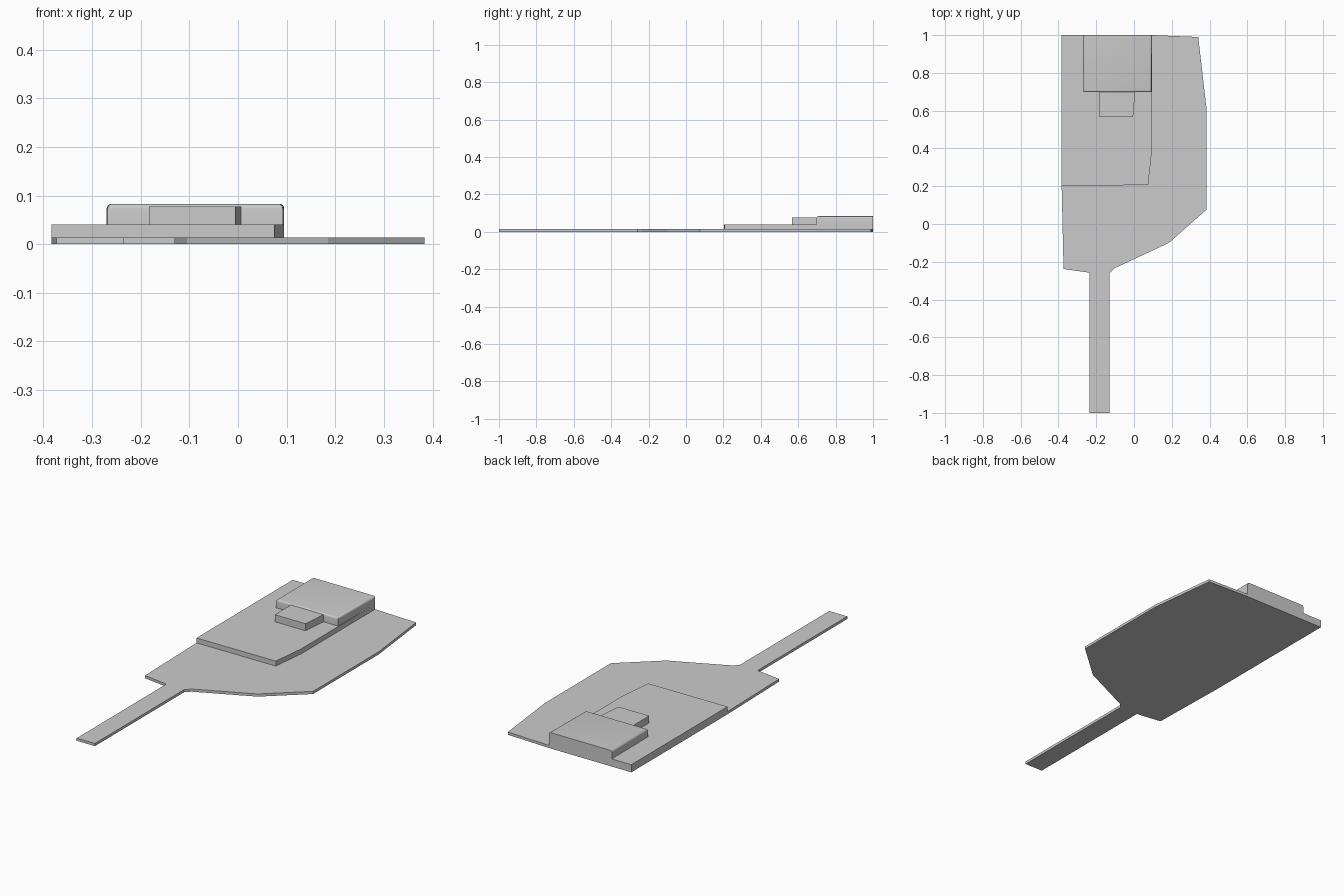
import bpy, bmesh

if "Cube" in bpy.data.objects:
    bpy.data.objects.remove(bpy.data.objects["Cube"])


def slab(name, outline, z0, z1, round_edge=None, radius=0.01):
    """Extrude a plan outline from z0 to z1, optionally rounding chosen edges."""
    bm = bmesh.new()
    face = bm.faces.new([bm.verts.new((x, y, z0)) for x, y in outline])
    top = bmesh.ops.extrude_face_region(bm, geom=[face], use_keep_orig=True)
    moved = [g for g in top["geom"] if isinstance(g, bmesh.types.BMVert)]
    bmesh.ops.translate(bm, verts=moved, vec=(0, 0, z1 - z0))
    bmesh.ops.recalc_face_normals(bm, faces=bm.faces)
    if round_edge:
        edges = [e for e in bm.edges if round_edge(e)]
        bmesh.ops.bevel(bm, geom=edges, offset=radius, segments=4,
                        profile=0.5, affect='EDGES')
    mesh = bpy.data.meshes.new(name)
    bm.to_mesh(mesh)
    bm.free()
    obj = bpy.data.objects.new(name, mesh)
    bpy.context.collection.objects.link(obj)
    return obj


# Thin ground plate with the long narrow path
slab("ground_plate", [
    (-0.383, 1.0), (0.10, 1.0), (0.34, 0.99), (0.383, 0.62), (0.383, 0.075),
    (0.185, -0.10), (-0.105, -0.235), (-0.13, -0.26), (-0.13, -1.0),
    (-0.235, -1.0), (-0.235, -0.258), (-0.373, -0.238), (-0.383, 0.2),
], 0.0, 0.014)

# Raised terrace
slab("terrace", [
    (-0.383, 1.0), (-0.383, 0.203), (0.075, 0.206), (0.095, 0.39), (0.095, 1.0),
], 0.014, 0.04)

# Upper block, rounded along the top front and side edges, flat at the back
main = slab("upper_block", [
    (-0.27, 1.0), (-0.268, 0.698), (0.092, 0.698), (0.095, 1.0),
], 0.04, 0.083,
    lambda e: all(v.co.z > 0.08 for v in e.verts)
    and min(v.co.y for v in e.verts) < 0.9)

# Small step in front of the upper block
slab("front_step", [
    (-0.183, 0.72), (-0.183, 0.566), (-0.005, 0.566), (0.008, 0.72),
], 0.04, 0.077)

bpy.context.view_layer.objects.active = main
main.select_set(True)
bpy.ops.object.shade_smooth_by_angle()
